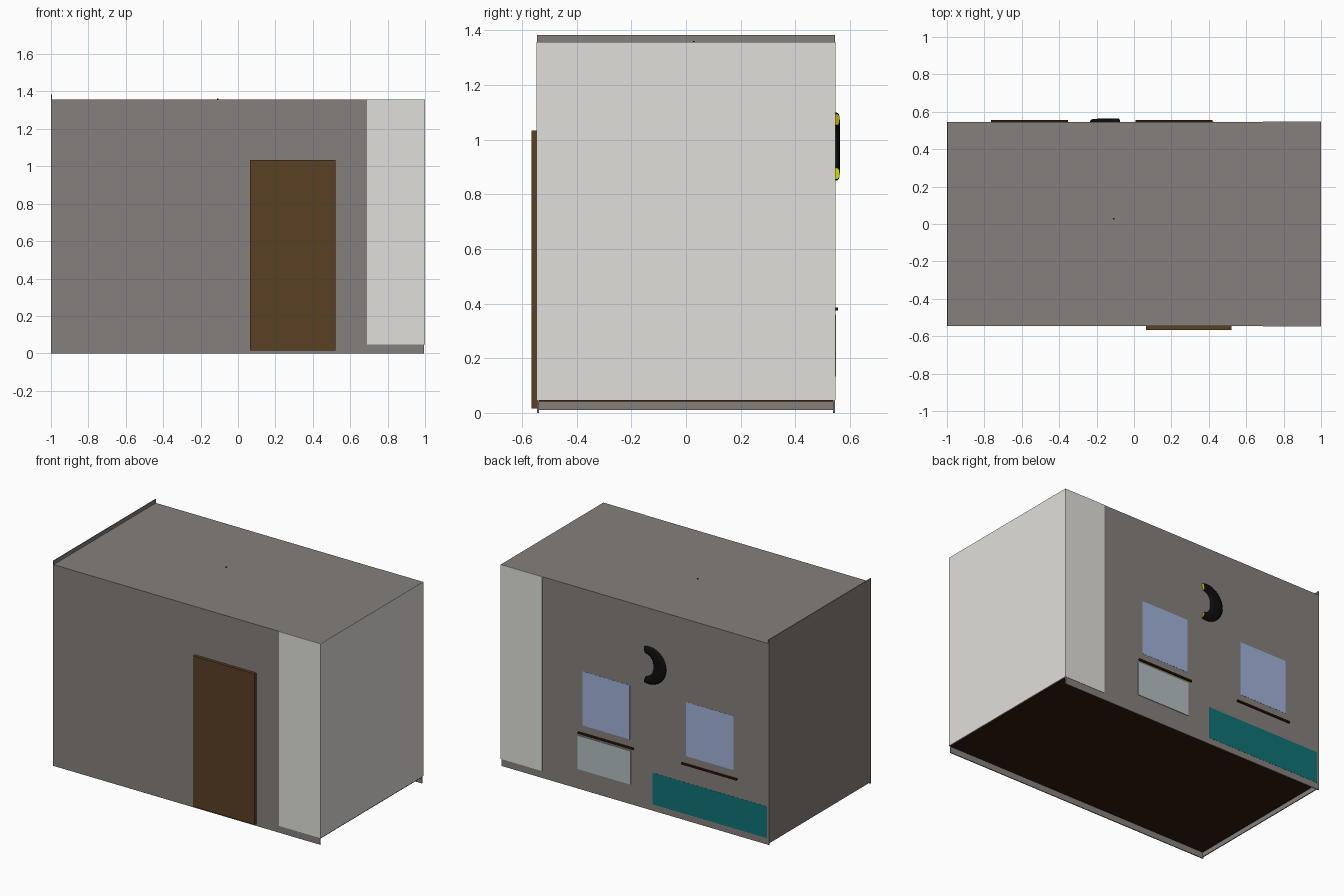
import bpy, bmesh, math

if "Cube" in bpy.data.objects:
    bpy.data.objects.remove(bpy.data.objects["Cube"])


def mat(name, r, g, b):
    m = bpy.data.materials.new(name)
    m.diffuse_color = (r, g, b, 1)
    m.use_nodes = True
    m.node_tree.nodes["Principled BSDF"].inputs["Base Color"].default_value = m.diffuse_color
    return m


GREY = mat("wall_grey", 0.235, 0.215, 0.2)
WHITE = mat("white_paint", 0.75, 0.74, 0.71)
DOOR = mat("door_wood", 0.1, 0.05, 0.018)
DARK = mat("dark_wood", 0.03, 0.01, 0.003)
GLASS = mat("window_blue", 0.36, 0.45, 0.7)
PANEL = mat("pale_panel", 0.45, 0.52, 0.54)
TEAL = mat("teal", 0.005, 0.17, 0.18)
BLACK = mat("black", 0.004, 0.004, 0.004)
YELLOW = mat("yellow", 0.6, 0.6, 0.0)


def finish(name, bm, *mats):
    bmesh.ops.recalc_face_normals(bm, faces=bm.faces)
    me = bpy.data.meshes.new(name)
    bm.to_mesh(me)
    bm.free()
    for m in mats:
        me.materials.append(m)
    ob = bpy.data.objects.new(name, me)
    bpy.context.collection.objects.link(ob)
    return ob


def box(name, m, x, y, z):
    bm = bmesh.new()
    bmesh.ops.create_cube(bm, size=1)
    for v in bm.verts:
        v.co = [a[0] + (c + 0.5) * (a[1] - a[0]) for c, a in zip(v.co, (x, y, z))]
    return finish(name, bm, m)


W, TOP, FLOOR = 0.545, 1.358, 0.047

# Room shell: the walls hang slightly below the floor
box("front_wall", GREY, (-1, 0.995), (-W, -W + 0.006), (0, TOP))
box("back_wall", GREY, (-1, 0.995), (W - 0.006, W), (0, TOP))
box("left_wall", GREY, (-1, -0.994), (-W, W), (0.01, 1.383))
box("ceiling", GREY, (-0.998, 0.999), (-W, W), (TOP - 0.006, TOP))
box("floor", DARK, (-0.995, 0.995), (-W + 0.005, W - 0.005), (FLOOR - 0.006, FLOOR))

# White right end, wrapping round both corners
box("right_wall", WHITE, (0.994, 1), (-W - 0.003, W + 0.002), (FLOOR, TOP))
box("front_white_strip", WHITE, (0.69, 1), (-W - 0.003, -W), (FLOOR, TOP))
box("back_white_strip", WHITE, (0.69, 1), (W, W + 0.002), (FLOOR, TOP))

# Door
box("door", DOOR, (0.063, 0.52), (-0.566, -W), (0.016, 1.033))

# Windows with sills
for side, cx in (("right", 0.214), ("left", -0.559)):
    box(side + "_window", GLASS, (cx - 0.176, cx + 0.176), (W, W + 0.001), (0.435, 0.80))
    box(side + "_sill", DARK, (cx - 0.206, cx + 0.206), (W, 0.556), (0.375, 0.386))

# Low panels on the back wall
box("radiator_panel", PANEL, (0.03, 0.425), (W, W + 0.004), (0.133, 0.36))
box("teal_panel", TEAL, (-0.985, -0.134), (W, W + 0.001), (0.043, 0.256))

# Crescent ornament: swept half-round section with yellow end caps
bm = bmesh.new()
N, M = 24, 10
rings = []
for i in range(N + 1):
    t = i / N
    a = math.radians(90 + 16) - math.radians(212) * t    # angle from -x axis
    half = 0.022 + 0.024 * math.sin(math.pi * t)
    ring = []
    for j in range(M + 1):
        b = math.pi * j / M
        r = 0.103 - 0.024 * math.sin(math.pi * t) + half * math.cos(b)
        ring.append(bm.verts.new((-0.11 - r * math.cos(a),
                                  W + 0.018 * math.sin(b) ** 0.5 if 0 < j < M else W,
                                  0.975 + r * math.sin(a))))
    rings.append(ring)
for p, q in zip(rings, rings[1:]):
    for j in range(M):
        bm.faces.new((p[j], p[j + 1], q[j + 1], q[j])).smooth = True
for ring in (rings[0], rings[-1]):
    bm.faces.new(ring).material_index = 1
finish("crescent_ornament", bm, BLACK, YELLOW)

# Tip of the lamp cord above the ceiling
box("lamp_cord", BLACK, (-0.111, -0.105), (0.025, 0.031), (TOP - 0.02, TOP + 0.004))
